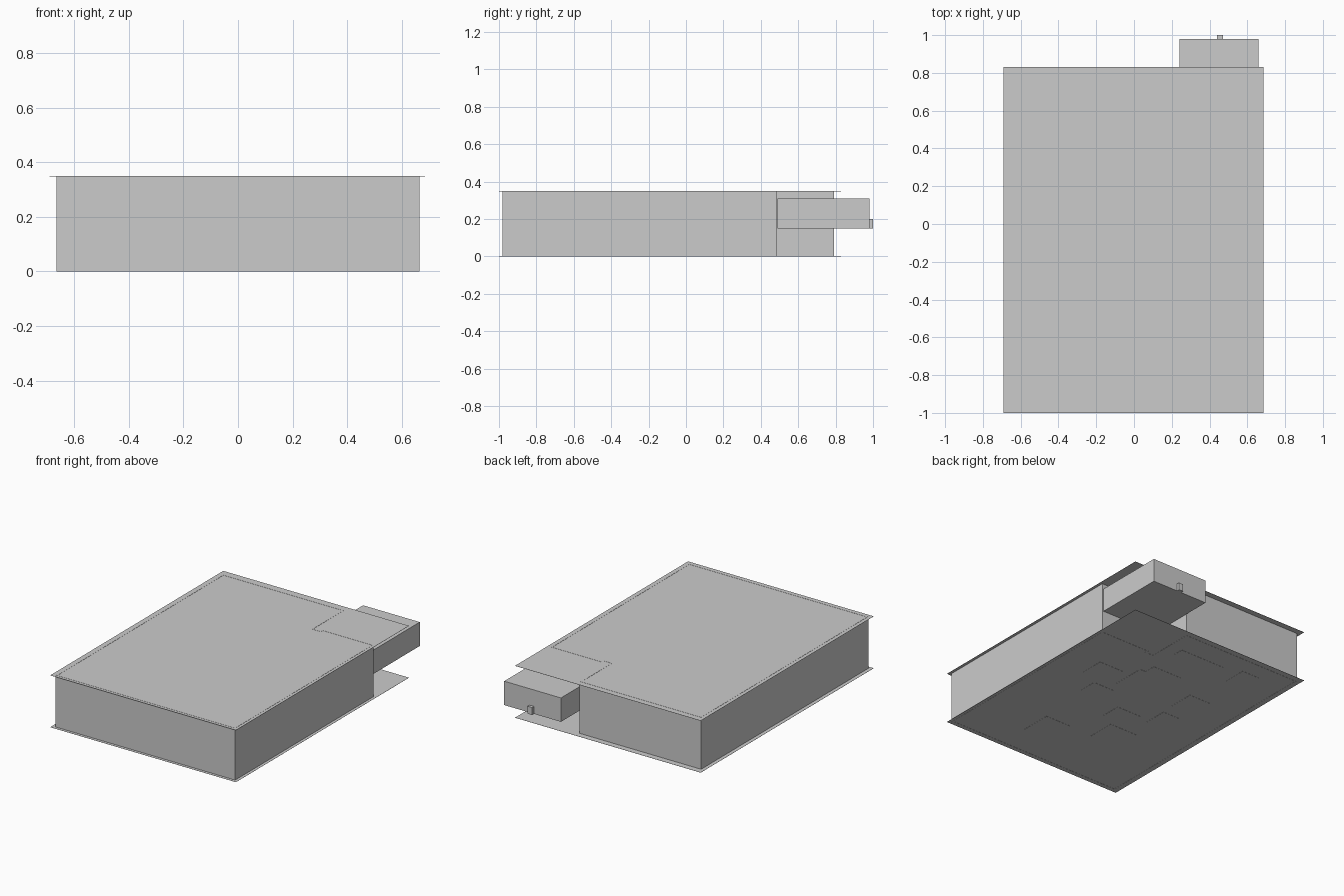
import bpy, bmesh

if "Cube" in bpy.data.objects:
    bpy.data.objects.remove(bpy.data.objects["Cube"])

H = 0.35  # overall height


def finish(name, bm):
    bmesh.ops.recalc_face_normals(bm, faces=bm.faces)
    mesh = bpy.data.meshes.new(name)
    bm.to_mesh(mesh)
    bm.free()
    obj = bpy.data.objects.new(name, mesh)
    bpy.context.collection.objects.link(obj)
    return obj


def box(name, x, y, z):
    bm = bmesh.new()
    bmesh.ops.create_cube(bm, size=1)
    for v in bm.verts:
        v.co = [(r[0] + r[1]) / 2 + c * (r[1] - r[0]) for r, c in zip((x, y, z), v.co)]
    return finish(name, bm)


# Notched wall outline, with a small jog in the recess
outline = [(-0.665, -0.98), (0.665, -0.98), (0.665, 0.485), (0.285, 0.485),
           (0.285, 0.465), (0.235, 0.465), (0.235, 0.79), (-0.665, 0.79)]
bm = bmesh.new()
rings = [[bm.verts.new((x, y, z)) for x, y in outline] for z in (0.0, H)]
n = len(outline)
for i in range(n):
    j = (i + 1) % n
    bm.faces.new((rings[0][i], rings[0][j], rings[1][j], rings[1][i]))
walls = finish("housing_walls", bm)
solid = walls.modifiers.new("thickness", 'SOLIDIFY')
solid.thickness = 0.012
solid.offset = -1
solid.use_even_offset = True

# Very thin boards overhanging the walls and covering the notch
box("top_board", (-0.69, 0.685), (-1.0, 0.83), (H - 0.002, H - 0.001))
box("bottom_board", (-0.69, 0.685), (-1.0, 0.83), (0.001, 0.002))

# Plug block sitting in the notch, with its latch
box("plug_block", (0.24, 0.66), (0.49, 0.98), (0.15, 0.31))
box("plug_latch", (0.44, 0.472), (0.97, 1.0), (0.15, 0.20))

# Flat component footprints showing on the underside
footprints = [(0.335, 0.11, 0.20, 0.16), (0.115, 0.16, 0.14, 0.24),
              (-0.03, 0.586, 0.34, 0.09), (-0.386, 0.588, 0.13, 0.17),
              (0.22, -0.09, 0.16, 0.12), (0.03, 0.32, 0.22, 0.08),
              (0.156, -0.654, 0.20, 0.22), (-0.225, -0.463, 0.22, 0.20),
              (-0.10, -0.24, 0.18, 0.14), (-0.346, 0.138, 0.17, 0.19),
              (-0.34, -0.115, 0.14, 0.16)]
for i, (x, y, w, d) in enumerate(footprints):
    box(f"footprint_{i + 1}", (x - w / 2, x + w / 2), (y - d / 2, y + d / 2), (0.0, 0.001))
